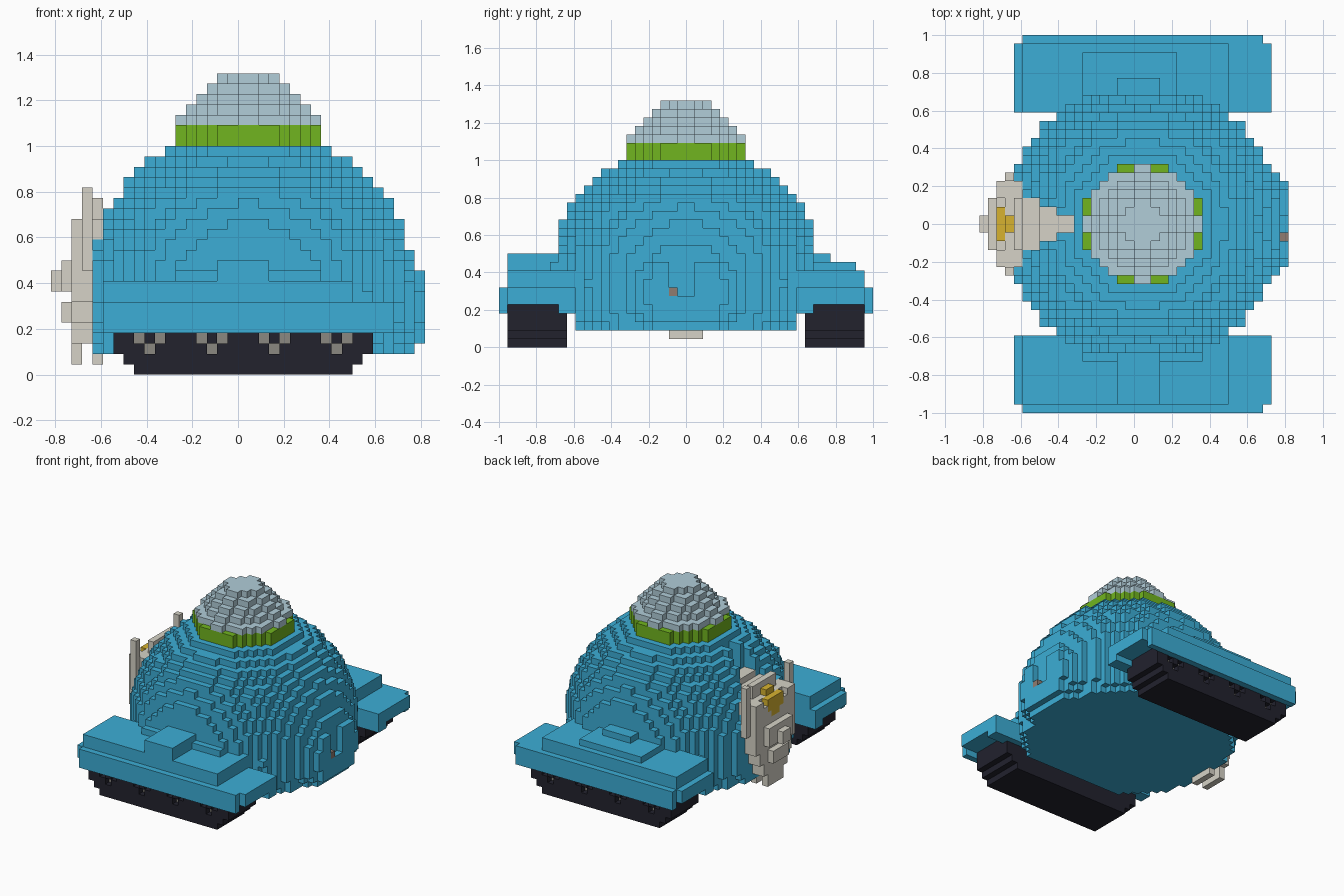
import bpy
import bmesh

old = bpy.data.objects.get("Cube")
if old:
    bpy.data.objects.remove(old)

U = 1 / 22          # edge of one block
COLOURS = {
    "blue": (0.045, 0.42, 0.67),
    "pale_grey": (0.44, 0.61, 0.69),
    "green": (0.165, 0.46, 0.014),
    "stone": (0.67, 0.65, 0.57),
    "gold": (0.68, 0.45, 0.03),
    "near_black": (0.016, 0.016, 0.027),
    "wheel_grey": (0.26, 0.25, 0.22),
    "brown": (0.28, 0.2, 0.16),
}
mats = {}
for name, rgb in COLOURS.items():
    m = bpy.data.materials.new(name)
    m.use_nodes = True
    m.diffuse_color = (*rgb, 1)
    m.node_tree.nodes["Principled BSDF"].inputs["Base Color"].default_value = (*rgb, 1)
    mats[name] = m

parts = {}          # part name -> (colour, cells)


def add(part, colour, cells):
    parts.setdefault(part, (colour, set()))[1].update(cells)


def box(x, y, z):
    """Cells in inclusive index ranges."""
    return {(i, j, k) for i in range(x[0], x[1] + 1)
            for j in range(y[0], y[1] + 1) for k in range(z[0], z[1] + 1)}


def band(x, half, z):
    """Box centred on y = 0."""
    return box(x, (-half, half - 1), z)


def both(cells):
    """Mirror cells front to back."""
    return cells | {(i, -1 - j, k) for i, j, k in cells}


def disc(r2, k):
    """Flat round layer centred on the dome axis."""
    return {(i, j, k) for i in range(-8, 10) for j in range(-9, 9)
            if (i - 0.5) ** 2 + (j + 0.5) ** 2 < r2}


def door_disc(r2, i, z):
    """Upright round layer on the +x side."""
    return {c for c in band((i, i), 7, z) if (c[1] + 0.5) ** 2 + (c[2] - 6) ** 2 < r2}


# Big domed body, clipped on its sides, bottom and figure end
dome = set()
for i, j, k in box((-14, 15), (-15, 14), (2, 21)):
    if (i - 0.5) ** 2 + (j + 0.5) ** 2 + (k - 7) ** 2 < 265:
        if k >= 5 or -13 <= j < 13:
            dome.add((i, j, k))

# Round door pad, with a recess and a handle
dome |= door_disc(36, 16, (2, 11)) | door_disc(22, 17, (3, 9))
dome -= box((17, 17), (-2, 0), (6, 9))
add("door_handle", "brown", {(17, -2, 6)})

# Notch behind the figure, with a tapering stone floor
floor = band((-9, -8), 1, (16, 16)) | band((-11, -10), 2, (16, 16)) | band((-14, -12), 3, (15, 15))
dome -= {(i, j, k + up) for i, j, k in floor for up in range(6)}
add("notch_floor", "stone", floor)
add("dome_body", "blue", dome)

# Green collar and stepped cap
for k in (22, 23):
    add("collar", "green", disc(50, k))
for step in range(5):
    add("cap", "pale_grey", disc((6.6 - step) ** 2, 24 + step))

# Fenders over the tracks
fenders = both(box((-14, 15), (13, 20), (5, 6)) | box((-13, 14), (21, 21), (4, 6))
               | box((-14, 15), (13, 14), (4, 4)) | box((-13, 10), (13, 20), (7, 8)))
fenders |= box((-6, 7), (-16, -13), (9, 9)) | box((-2, 2), (-21, -13), (9, 10))
fenders |= box((-6, 4), (13, 19), (9, 9)) | box((-2, 2), (13, 16), (10, 10))
add("fenders", "blue", fenders)

# Tracks with stepped undersides and recessed wheels
tracks = box((-12, 12), (14, 20), (2, 3)) | box((-12, 12), (15, 20), (4, 4))
for k in (0, 1):
    tracks |= box((-10 - k, 10 + k), (14, 20), (k, k))
wheels = set()
for c in (-9, -3, 3, 9):
    wheels |= {(c - 1, 19, 3), (c + 1, 19, 3), (c, 19, 2)}
tracks -= wheels | {(i, 20, k) for i, j, k in wheels}
add("tracks", "near_black", both(tracks))
add("track_wheels", "wheel_grey", both(wheels))

# Winged stone figure: trunk, chest, base, feet and wings
figure = (band((-16, -15), 4, (5, 13)) | band((-15, -14), 5, (8, 14))
          | band((-17, -17), 3, (8, 10)) | band((-18, -18), 1, (8, 9))
          | band((-17, -15), 2, (5, 6)) | band((-16, -15), 3, (3, 4))
          | band((-16, -16), 2, (1, 2)) | band((-14, -14), 2, (1, 2))
          | band((-14, -14), 3, (13, 16)))
figure |= both(box((-15, -15), (5, 5), (10, 17)) | box((-16, -15), (3, 4), (7, 14)))
add("stone_figure", "stone", figure)

# Gold beak above a tapering gold breast
add("gold_breast", "gold", band((-16, -16), 2, (13, 14)) | band((-16, -16), 1, (12, 12))
    | band((-15, -15), 1, (15, 15)))

# Give every cell a single owner; small details win over large parts
owner = {}
for part in ("gold_breast", "door_handle", "track_wheels", "notch_floor", "collar", "cap",
             "tracks", "dome_body", "fenders", "stone_figure"):
    for cell in parts[part][1]:
        owner.setdefault(cell, part)

# Mesh only the exposed block faces of each part
for part, (colour, _) in parts.items():
    bm = bmesh.new()
    corners = {}

    def corner(p):
        if p not in corners:
            corners[p] = bm.verts.new([c * U for c in p])
        return corners[p]

    for cell in [c for c, who in owner.items() if who == part]:
        for axis in range(3):
            for side in (0, 1):
                near = list(cell)
                near[axis] += 2 * side - 1
                if tuple(near) in owner:
                    continue
                loop = []
                for a, b in ((0, 0), (1, 0), (1, 1), (0, 1)):
                    p = list(cell)
                    p[axis] += side
                    p[(axis + 1) % 3] += a
                    p[(axis + 2) % 3] += b
                    loop.append(corner(tuple(p)))
                bm.faces.new(loop if side else loop[::-1])
    mesh = bpy.data.meshes.new(part)
    bm.to_mesh(mesh)
    bm.free()
    mesh.materials.append(mats[colour])
    bpy.context.scene.collection.objects.link(bpy.data.objects.new(part, mesh))
